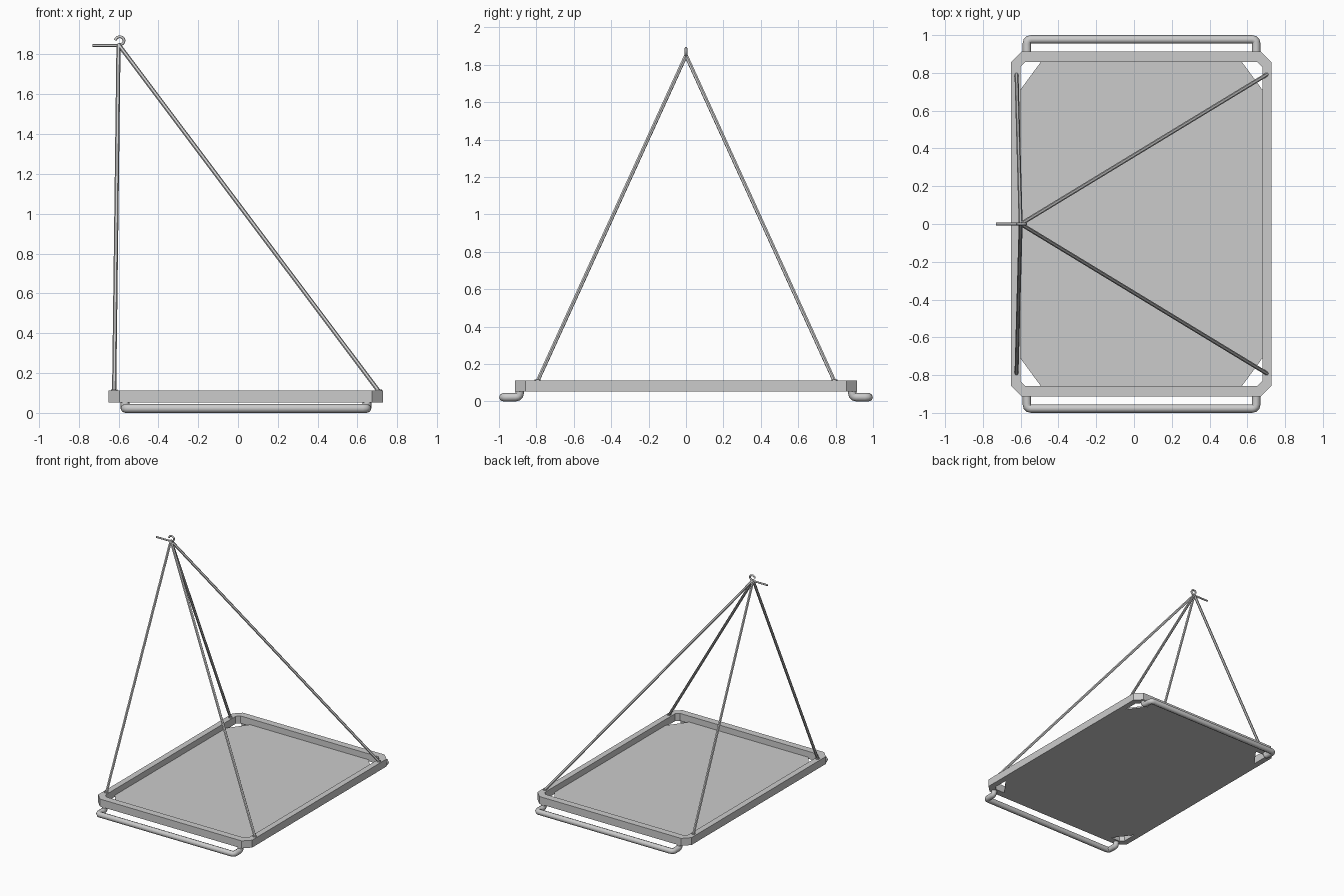
import bpy, bmesh, math
from mathutils import Vector

if "Cube" in bpy.data.objects:
    bpy.data.objects.remove(bpy.data.objects["Cube"])


def add_mesh(name, bm):
    bmesh.ops.recalc_face_normals(bm, faces=bm.faces)
    me = bpy.data.meshes.new(name)
    bm.to_mesh(me)
    bm.free()
    ob = bpy.data.objects.new(name, me)
    bpy.context.collection.objects.link(ob)
    return ob


def octagon(x0, x1, y, cx, cy):
    return [(x0 + cx, -y), (x1 - cx, -y), (x1, -y + cy), (x1, y - cy),
            (x1 - cx, y), (x0 + cx, y), (x0, y - cy), (x0, -y + cy)]


def rounded(points, r, steps=3):
    """Replace each inner corner of a path with a small arc."""
    pts = [Vector(p) for p in points]
    out = [pts[0]]
    for a, b, c in zip(pts, pts[1:], pts[2:]):
        p, q = b + (a - b).normalized() * r, b + (c - b).normalized() * r
        for i in range(steps + 1):
            t = i / steps
            out.append(p * (1 - t) ** 2 + b * 2 * t * (1 - t) + q * t * t)
    return out + [pts[-1]]


def tube(name, points, radius, res=2):
    cu = bpy.data.curves.new(name, 'CURVE')
    cu.dimensions = '3D'
    cu.bevel_depth = radius
    cu.bevel_resolution = res
    cu.use_fill_caps = True
    sp = cu.splines.new('POLY')
    sp.points.add(len(points) - 1)
    for p, co in zip(sp.points, points):
        p.co = (*co, 1)
    ob = bpy.data.objects.new(name, cu)
    bpy.context.collection.objects.link(ob)
    bpy.ops.object.select_all(action='DESELECT')
    ob.select_set(True)
    bpy.context.view_layer.objects.active = ob
    bpy.ops.object.convert(target='MESH')
    bpy.ops.object.shade_smooth_by_angle(angle=math.radians(50))
    return bpy.context.object


BOTTOM, TOP = 0.052, 0.112

# Rectangular rim with clipped corners
bm = bmesh.new()
outer = octagon(-0.65, 0.727, 0.913, 0.055, 0.055)
inner = octagon(-0.602, 0.68, 0.857, 0.026, 0.026)
rings = [[bm.verts.new((x, y, z)) for x, y in loop]
         for loop, z in ((outer, BOTTOM), (outer, TOP), (inner, TOP), (inner, BOTTOM))]
for a, b in zip(rings, rings[1:] + rings[:1]):
    for i in range(8):
        j = (i + 1) % 8
        bm.faces.new((a[i], a[j], b[j], b[i]))
add_mesh("tray_rim", bm)

# Floor panel, cut short at the corners to leave triangular holes
bm = bmesh.new()
face = bm.faces.new([bm.verts.new((x, y, BOTTOM))
                     for x, y in octagon(-0.602, 0.68, 0.857, 0.108, 0.147)])
ext = bmesh.ops.extrude_face_region(bm, geom=[face], use_keep_orig=True)
bmesh.ops.translate(bm, vec=(0, 0, 0.012),
                    verts=[g for g in ext['geom'] if isinstance(g, bmesh.types.BMVert)])
add_mesh("floor_panel", bm)

APEX = Vector((-0.6, 0, 1.85))
for s, side in ((-1, "front"), (1, "back")):
    # Bent carrying handle under each short end
    xl, xr, yi, yo, z = -0.567, 0.647, 0.889 * s, 0.977 * s, 0.0225
    path = [(xl, yi, 0.07), (xl, yi, z), (xl, yo, z),
            (xr, yo, z), (xr, yi, z), (xr, yi, 0.07)]
    tube(side + "_handle", rounded(path, 0.022), 0.0225)

    # Suspension ropes with a small collar at each foot
    for x, end in ((-0.622, "left"), (0.706, "right")):
        foot = Vector((x, 0.793 * s, TOP - 0.002))
        tube(f"{side}_{end}_rope", [foot, APEX], 0.0105, 1)
        tube(f"{side}_{end}_collar", [foot, foot + Vector((0, 0, 0.008))], 0.016)

# Thin pin sticking out at the top
tube("top_pin", [(-0.73, 0, 1.845), (-0.595, 0, 1.845)], 0.007)

# Open hook above the rope knot
hook = [Vector((-0.6, 0, 1.85))]
for i in range(11):
    a = math.radians(-75 + i * 25)
    hook.append(Vector((-0.594 + 0.022 * math.cos(a), 0, 1.869 + 0.02 * math.sin(a))))
tube("top_hook", hook, 0.007)
